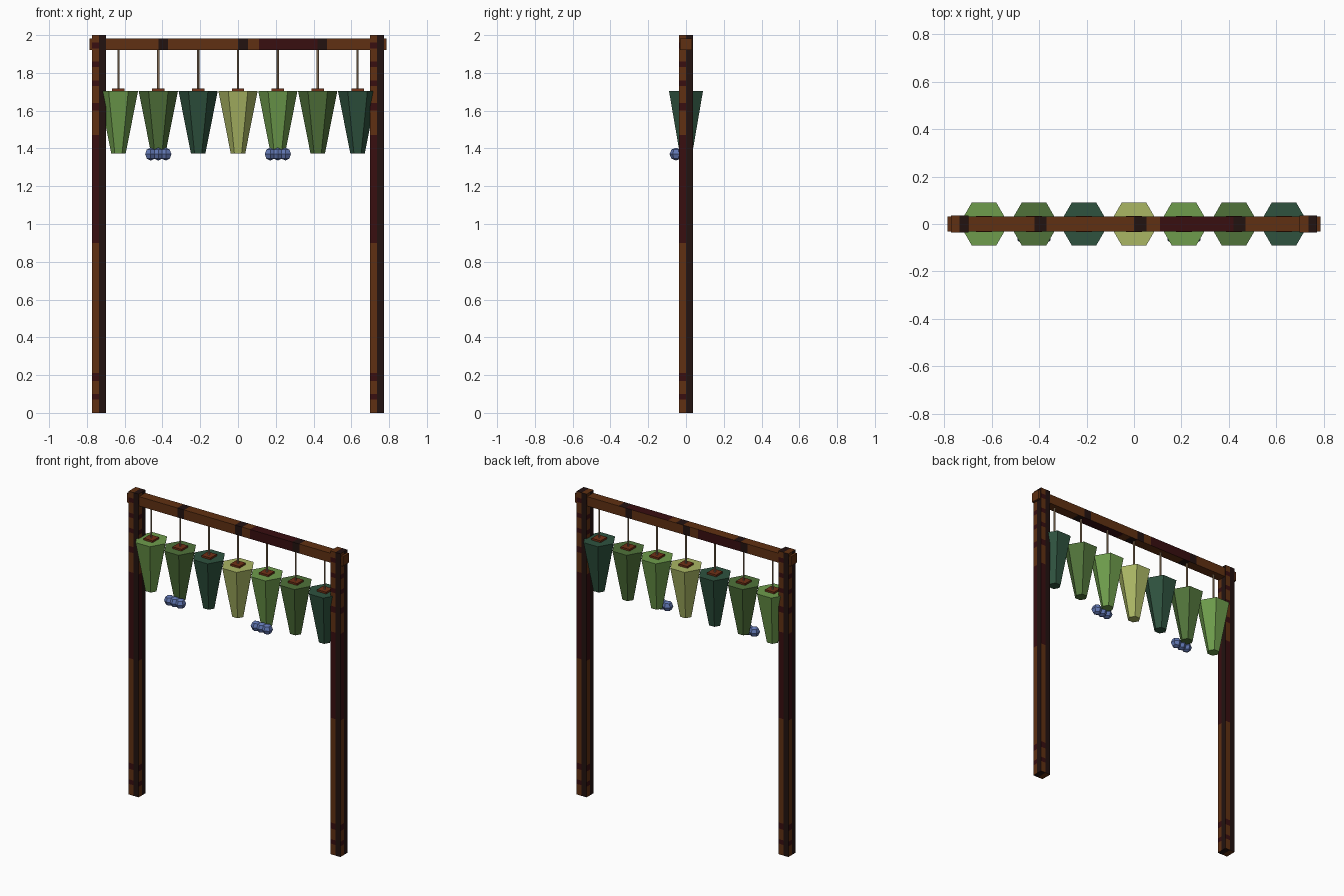
import bpy, bmesh
from mathutils import Vector, Matrix

cube = bpy.data.objects.get("Cube")
if cube:
    bpy.data.objects.remove(cube, do_unlink=True)


def material(name, rgb):
    """Flat colour given in 0-255 sRGB, stored as linear."""
    lin = [((c / 255 + 0.055) / 1.055) ** 2.4 if c > 10 else c / 3294 for c in rgb]
    m = bpy.data.materials.new(name)
    m.use_nodes = True
    m.diffuse_color = (*lin, 1)
    m.node_tree.nodes["Principled BSDF"].inputs["Base Color"].default_value = (*lin, 1)
    return m


brown = material("rust brown", (96, 48, 18))
maroon = material("deep maroon", (56, 14, 16))
dark = material("near black wood", (34, 18, 16))
cap_red = material("red brown", (112, 48, 22))
rope = material("tan rope", (165, 138, 108))
blue = material("berry blue", (98, 120, 180))
light_green = material("light green", (110, 156, 76))
mid_green = material("mid green", (80, 114, 58))
deep_green = material("deep green", (46, 82, 62))
lime = material("yellow green", (170, 182, 100))
WOOD = [brown, maroon, dark]


def finish(bm, name, mats, loc=(0, 0, 0)):
    bmesh.ops.recalc_face_normals(bm, faces=bm.faces)
    me = bpy.data.meshes.new(name)
    bm.to_mesh(me)
    bm.free()
    for m in mats:
        me.materials.append(m)
    ob = bpy.data.objects.new(name, me)
    ob.location = loc
    bpy.context.collection.objects.link(ob)
    return ob


def box(size):
    bm = bmesh.new()
    bmesh.ops.create_cube(bm, size=1, matrix=Matrix.Diagonal((*size, 1)))
    return bm


def cut(bm, axis, values):
    """Slice the whole mesh across an axis (0, 1 or 2)."""
    no = Vector([float(i == axis) for i in range(3)])
    for v in values:
        bmesh.ops.bisect_plane(bm, geom=bm.verts[:] + bm.edges[:] + bm.faces[:],
                               plane_co=no * v, plane_no=no)


def prism(name, sides, r_bottom, r_top, z0, z1, mat, x, y=0):
    bm = bmesh.new()
    bmesh.ops.create_cone(bm, cap_ends=True, segments=sides, radius1=r_bottom,
                          radius2=r_top, depth=z1 - z0)
    # put corners on the x axis
    co = bm.verts[:][0].co.to_2d()
    if abs(co.y) > abs(co.x):
        bmesh.ops.rotate(bm, verts=bm.verts, matrix=Matrix.Rotation(1.5707963, 3, 'Z'))
    return finish(bm, name, [mat], (x, y, (z0 + z1) / 2))


# Posts: each side is half weathered brown, half near black
MAROON_BANDS = [(0.07, 0.1), (0.17, 0.21), (0.9, 1.47), (1.6, 1.64),
                (1.73, 1.76), (1.83, 1.86), (1.93, 1.96)]
for side, x in (("right", -0.736), ("left", 0.736)):
    bm = box((0.073, 0.073, 2))
    cut(bm, 0, [0])
    cut(bm, 1, [0])
    cut(bm, 2, [z - 1 for band in MAROON_BANDS for z in band])
    for f in bm.faces:
        c = f.calc_center_median()
        flat = abs(f.normal.z) > 0.5
        across = Vector((1, 0, 0)) if flat else Vector((0, 0, 1)).cross(f.normal)
        if c.dot(across) > 0:
            f.material_index = 2
        elif not flat and any(a < c.z + 1 < b for a, b in MAROON_BANDS):
            f.material_index = 1
    finish(bm, side + "_post", WOOD, (x, 0, 1))

# Crossbar: patches repeat on every long side, reversed on the back
PATCHES = [(-0.42, -0.37, 2), (0, 0.053, 2), (0.11, 0.42, 1), (0.42, 0.47, 2)]
bm = box((1.574, 0.064, 0.062))
cut(bm, 0, {s * v for p in PATCHES for v in p[:2] for s in (-1, 1)})
for f in bm.faces:
    x = f.calc_center_median().x * (-1 if f.normal.y > 0.5 else 1)
    for a, b, index in PATCHES:
        if a < x < b:
            f.material_index = index
finish(bm, "crossbar", WOOD, (0, 0, 1.951))

# Hanging pots, each with a cord and a small cap
POT_COLOURS = [light_green, mid_green, deep_green, lime,
               light_green, mid_green, deep_green]
for i, mat in enumerate(POT_COLOURS):
    x = (i - 3) * 0.211
    n = str(i + 1)
    prism("pot_" + n, 6, 0.038, 0.104, 1.372, 1.705, mat, x)
    prism("cord_" + n, 6, 0.006, 0.006, 1.71, 1.925, rope, x)
    finish(box((0.066, 0.066, 0.016)), "pot_cap_" + n, [cap_red], (x, 0, 1.709))

# Berry clusters at the foot of two pots
for name, cx in (("right", -0.422), ("left", 0.211)):
    for k in (-1, 0, 1):
        bm = bmesh.new()
        bmesh.ops.create_uvsphere(bm, u_segments=6, v_segments=4, radius=0.034)
        finish(bm, f"{name}_berry_{k + 2}", [blue], (cx + k * 0.04, -0.053, 1.37))
